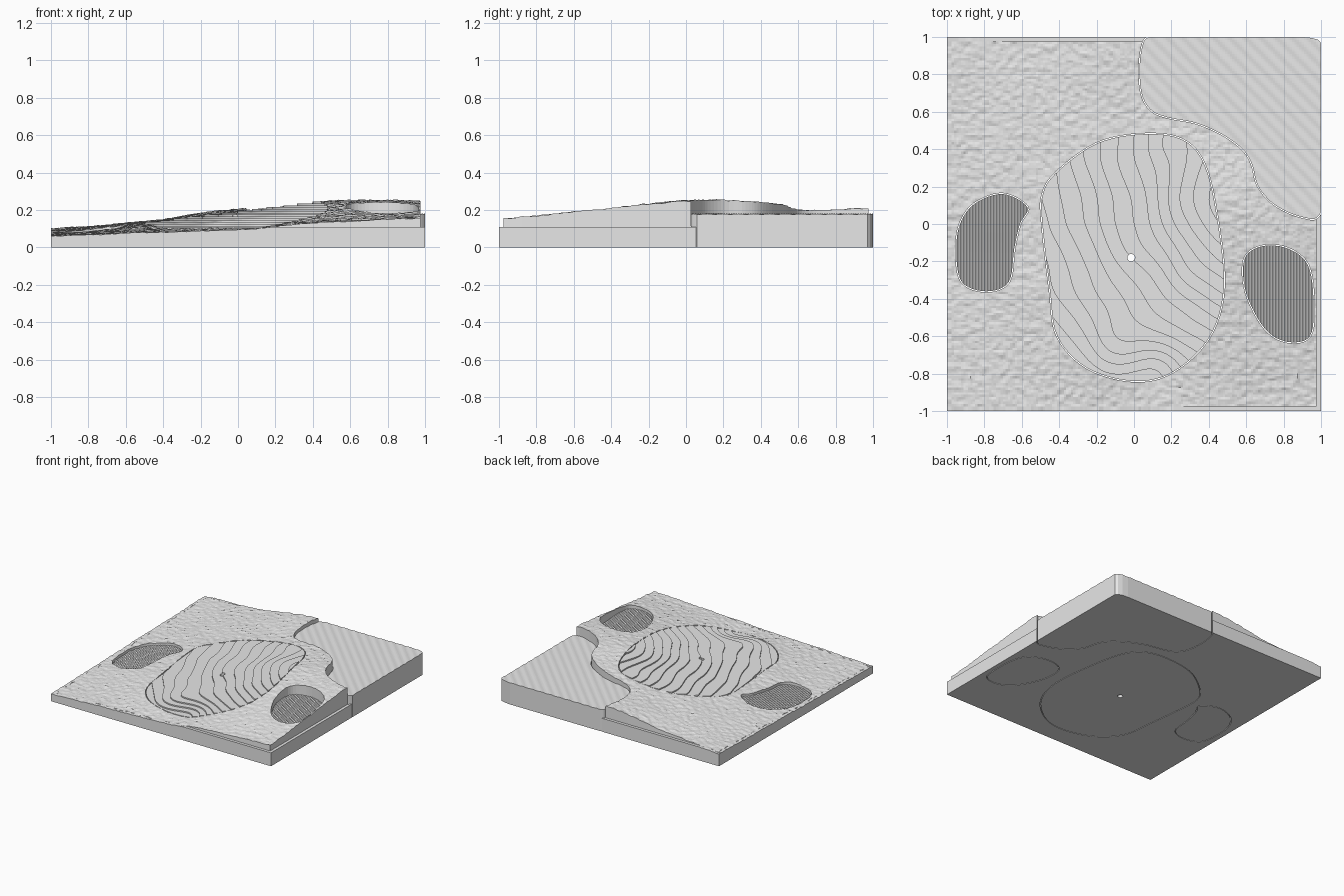
import bpy, bmesh, math
from mathutils import Vector, noise

if "Cube" in bpy.data.objects:
    bpy.data.objects.remove(bpy.data.objects["Cube"])

grey = bpy.data.materials.new("plain_grey")
grey.use_nodes = True
grey.diffuse_color = (0.8, 0.8, 0.8, 1)
grey.node_tree.nodes["Principled BSDF"].inputs["Base Color"].default_value = (0.8, 0.8, 0.8, 1)

GAP = 0.005      # clearance around each insert
LEDGE = 0.11     # height of the outer rim
STEP = 0.01      # terrace height on the green


def catmull(a, b, c, d, t):
    return b + 0.5 * t * (c - a + t * (2 * a - 5 * b + 4 * c - d + t * (3 * (b - c) + d - a)))


def sample(row, u):
    """Smooth value from evenly spaced samples."""
    last = len(row) - 1
    i = max(0, min(int(u), last - 1))
    pick = lambda k: row[max(0, min(k, last))]
    return catmull(pick(i - 1), pick(i), pick(i + 1), pick(i + 2), u - i)


def smooth_loop(points, parts=6):
    """Closed smooth outline through points given in hundredths."""
    p = [Vector(q) / 100 for q in points]
    n = len(p)
    return [catmull(p[i - 1], p[i], p[(i + 1) % n], p[(i + 2) % n], k / parts)
            for i in range(n) for k in range(parts)]


def offset(loop, dist):
    """Move an outline outward along its normals."""
    n = len(loop)
    area = sum(loop[i - 1].cross(loop[i]) for i in range(n))
    sign = 1 if area > 0 else -1
    out = []
    for i in range(n):
        t = (loop[(i + 1) % n] - loop[i - 1]).normalized()
        out.append(loop[i] + Vector((t.y, -t.x)) * dist * sign)
    return out


def add_object(name, bm):
    mesh = bpy.data.meshes.new(name)
    bmesh.ops.recalc_face_normals(bm, faces=bm.faces)
    bm.to_mesh(mesh)
    bm.free()
    mesh.materials.append(grey)
    obj = bpy.data.objects.new(name, mesh)
    bpy.context.scene.collection.objects.link(obj)
    return obj


def prisms(name, loops):
    """Tall upright cutters, one per outline."""
    bm = bmesh.new()
    for loop in loops:
        face = bm.faces.new([bm.verts.new((v.x, v.y, -0.1)) for v in loop])
        new = bmesh.ops.extrude_face_region(bm, geom=[face])["geom"]
        bmesh.ops.translate(bm, vec=(0, 0, 0.6), verts=[g for g in new if isinstance(g, bmesh.types.BMVert)])
    obj = add_object(name, bm)
    obj.hide_render = True
    return obj


def skirt(bm):
    """Drop the open border of a surface to the floor."""
    border = [e for e in bm.edges if e.is_boundary]
    new = bmesh.ops.extrude_edge_only(bm, edges=border)["geom"]
    for g in new:
        if isinstance(g, bmesh.types.BMVert):
            g.co.z = 0


def solid(name, box, nx, ny, shape):
    """Block with a height-field top; shape gives each vertex its place."""
    x0, x1, y0, y1 = box
    bm = bmesh.new()
    bmesh.ops.create_grid(bm, x_segments=nx, y_segments=ny, size=0.5)
    for v in bm.verts:
        v.co = shape(x0 + (v.co.x + 0.5) * (x1 - x0), y0 + (v.co.y + 0.5) * (y1 - y0))
    skirt(bm)
    bmesh.ops.holes_fill(bm, edges=[e for e in bm.edges if e.is_boundary], sides=0)
    return add_object(name, bm)


def cut(obj, cutter, operation):
    mod = obj.modifiers.new("cut", "BOOLEAN")
    mod.operation, mod.object, mod.solver = operation, cutter, "EXACT"
    graph = bpy.context.evaluated_depsgraph_get()
    mesh = bpy.data.meshes.new_from_object(obj.evaluated_get(graph))
    obj.modifiers.clear()
    obj.data = mesh
    bpy.data.objects.remove(cutter)


# Land heights on a coarse grid, front row first
LAND = [(.06, .08, .095, .135, .155),
        (.07, .105, .145, .185, .2),
        (.08, .125, .18, .243, .248),
        (.09, .135, .19, .235, .24),
        (.1, .14, .205, .21, .21)]


def land(x, y):
    z = sample([sample(row, 2 * x + 2) for row in LAND], 2 * y + 2)
    for cx, cy, r, h in ((-.1, -.62, .16, .014), (.13, -.78, .13, -.014), (.17, .42, .1, .006)):
        z += h * math.exp(-((x - cx) ** 2 + (y - cy) ** 2) / r ** 2)
    return z + 0.005 * noise.noise(Vector((x * 4, y * 4, 2)))


# Outlines of the inserts
green_line = smooth_loop([(-49, 15), (-42, 27), (-20, 43), (5, 48), (26, 45), (38, 31), (45, 0),
                          (48, -35), (40, -61), (21, -79), (0, -84), (-25, -77), (-41, -60), (-45, -35), (-49, 0)])
left_line = smooth_loop([(-57, 9), (-70, 16), (-85, 11), (-93, 0), (-95, -15), (-92, -31),
                         (-79, -36), (-67, -31), (-64, -13), (-61, 0)])
right_line = smooth_loop([(68, -12), (82, -13), (93, -22), (96, -42), (94, -60), (82, -63),
                          (70, -56), (60, -37), (59, -19)])
shore = [Vector(p) / 100 for p in ((8, 100), (5, 97), (3, 85), (4, 70), (9, 61), (18, 57), (33, 54), (47, 48),
                                   (58, 40), (63, 32), (66, 21), (73, 12), (83, 6), (93, 3), (97, 3), (100, 6))]
shore = [sample(shore, k / 5) for k in range(5 * len(shore) - 4)]
pond_line = shore + [Vector(p) for p in ((1, .97), (.985, .985), (.95, .995), (.9, 1))]
bank = offset(pond_line, GAP)[1:len(shore) - 1]
bank = [Vector((bank[0].x, 1.2))] + bank + [Vector((1.2, bank[-1].y)), Vector((1.2, 1.2))]

# Rough ground with a stepped rim
CELLS = 160
PITCH = 2 / CELLS


def rough(x, y):
    z = land(x, y) + 0.006 * noise.noise(Vector((x * 28, y * 28, 0))) + 0.003 * noise.noise(Vector((x * 60, y * 60, 5)))
    if max(abs(x), abs(y)) > 1 - 1.5 * PITCH:
        z = min(z, LEDGE)
    # pull the second row of points inward so the step stands upright
    pull = lambda c: math.copysign(1 - 1.9 * PITCH, c) if abs(abs(c) - 1 + PITCH) < PITCH / 4 else c
    return Vector((pull(x), pull(y), z))


ground = solid("rough_ground", (-1, 1, -1, 1), CELLS, CELLS, rough)
cut(ground, prisms("pocket_cutter", [offset(green_line, GAP), offset(left_line, GAP),
                                     offset(right_line, GAP), bank]), "DIFFERENCE")

# Pond with faint diagonal ripples
pond = solid("pond", (-.05, 1.1, -.05, 1.1), 90, 90,
             lambda x, y: Vector((x, y, .178 + .002 * math.sin((x + y) * 75))))
cut(pond, prisms("pond_cutter", [pond_line]), "INTERSECT")


# Sand pits with raked ridges
def sand(name, line, box, floor):
    rake = 0.008
    count = round((box[1] - box[0]) / rake)

    def shape(x, y):
        ridge = round((x - box[0]) / rake) % 2
        return Vector((x, y, floor(x, y) + 0.005 * ridge))
    pit = solid(name, box, count, 12, shape)
    cut(pit, prisms(name + "_cutter", [line]), "INTERSECT")


sand("right_bunker_left_side", right_line, (.54, 1.02, -.7, -.05), lambda x, y: .16)
sand("left_bunker_right_side", left_line, (-1, -.52, -.42, .22), lambda x, y: land(x, y) - .02)

# Putting green: trimmed to its outline, drilled for the cup, then terraced
green = solid("putting_green", (-.55, .55, -.9, .55), 50, 66, lambda x, y: Vector((x, y, land(x, y))))
cut(green, prisms("green_cutter", [green_line]), "INTERSECT")
cup = [Vector((-.015 + .02 * math.cos(a * math.pi / 8), -.18 + .02 * math.sin(a * math.pi / 8))) for a in range(16)]
cut(green, prisms("cup_cutter", [cup]), "DIFFERENCE")

bm = bmesh.new()
bm.from_mesh(green.data)
bm.normal_update()
sides = [f for f in bm.faces if f.normal.z < 0.3]
bmesh.ops.delete(bm, geom=sides, context="FACES")
for k in range(30):
    bmesh.ops.bisect_plane(bm, geom=bm.verts[:] + bm.edges[:] + bm.faces[:], dist=1e-6,
                           plane_co=(0, 0, k * STEP), plane_no=(0, 0, 1))
bands = {}
for f in bm.faces:
    bands.setdefault(math.floor(f.calc_center_median().z / STEP), []).append(f)
for level, faces in bands.items():
    part = bmesh.ops.split(bm, geom=faces)["geom"]
    for g in part:
        if isinstance(g, bmesh.types.BMVert):
            g.co.z = (level + 0.5) * STEP
skirt(bm)
bm.to_mesh(green.data)
bm.free()

# Underside of the green, with the cup going right through
bottom = solid("green_underside", (-.55, .55, -.9, .55), 1, 1, lambda x, y: Vector((x, y, .01)))
cut(bottom, prisms("underside_cutter", [green_line]), "INTERSECT")
cut(bottom, prisms("cup_cutter", [cup]), "DIFFERENCE")
